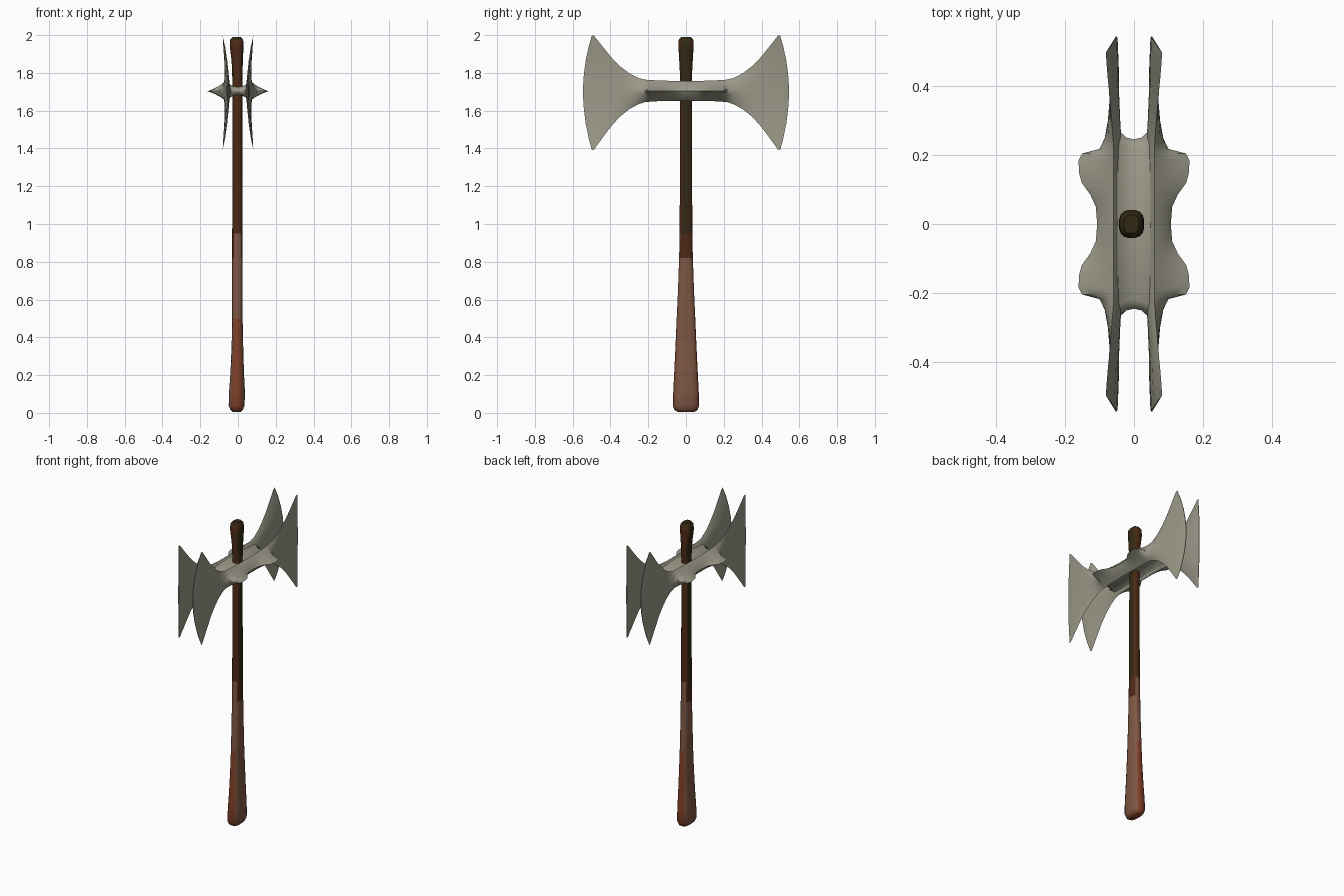
import bpy, math

if "Cube" in bpy.data.objects:
    bpy.data.objects.remove(bpy.data.objects["Cube"])

def mat(name, c):
    m = bpy.data.materials.new(name)
    m.diffuse_color = (*c, 1)
    m.use_nodes = True
    m.node_tree.nodes["Principled BSDF"].inputs["Base Color"].default_value = m.diffuse_color
    return m

STEEL = mat("worn steel", (0.33, 0.32, 0.25))
OLIVE = mat("dark olive wood", (0.032, 0.021, 0.007))
DARK = mat("dark brown wood", (0.075, 0.022, 0.008))
TAN = mat("faded brown grip", (0.21, 0.095, 0.058))
RED = mat("red brown grip", (0.22, 0.050, 0.020))

def loft(name, rings, mats, caps=True):
    """Skin a list of closed rings of equal length."""
    n = len(rings[0])
    verts = [p for r in rings for p in r]
    faces = [(a * n + i, a * n + (i + 1) % n, (a + 1) * n + (i + 1) % n, (a + 1) * n + i)
             for a in range(len(rings) - 1) for i in range(n)]
    if caps:
        # rings are symmetric strips: close each end with facing pairs
        for s in (0, (len(rings) - 1) * n):
            h = n // 2
            faces.append((s, s + 1, s + n - 1))
            faces += [(s + i, s + i + 1, s + n - i - 1, s + n - i) for i in range(1, h - 1)]
            faces.append((s + h - 1, s + h, s + h + 1))
    me = bpy.data.meshes.new(name)
    me.from_pydata(verts, [], faces)
    ob = bpy.data.objects.new(name, me)
    bpy.context.collection.objects.link(ob)
    for m in mats:
        me.materials.append(m)
    bpy.ops.object.select_all(action='DESELECT')
    ob.select_set(True)
    bpy.context.view_layer.objects.active = ob
    bpy.ops.object.mode_set(mode='EDIT')
    bpy.ops.mesh.select_all(action='SELECT')
    bpy.ops.mesh.normals_make_consistent(inside=False)
    bpy.ops.object.mode_set(mode='OBJECT')
    bpy.ops.object.shade_smooth_by_angle(angle=math.radians(40))
    return ob

# Handle: z, x centre, x half width, y half width
prof = [(0.005, -.006, .022, .045), (0.015, -.007, .033, .062), (0.04, -.007, .043, .071),
        (0.12, -.005, .042, .068), (0.22, -.004, .036, .063), (0.36, -.003, .031, .056),
        (0.5, -.003, .028, .050), (0.65, -.003, .028, .043), (0.82, -.003, .028, .037),
        (0.95, -.003, .028, .034), (1.3, -.003, .026, .033), (1.62, -.003, .026, .031),
        (1.76, -.003, .027, .031), (1.86, -.004, .030, .036), (1.94, -.007, .037, .041),
        (1.975, -.007, .035, .039), (1.99, -.007, .022, .027)]

def spow(v, p):
    return math.copysign(abs(v) ** p, v)

rings = []
for z, cx, rx, ry in prof:
    ring = []
    for i in range(16):
        a = math.tau * (i + .5) / 16
        ring.append((cx + rx * spow(math.cos(a), .75), ry * spow(math.sin(a), .75), z))
    rings.append(ring)
handle = loft("handle", rings, [OLIVE, DARK, TAN, RED])
for f in handle.data.polygons:
    z = f.center.z
    broad = abs(f.normal.x) > .75          # wide faces towards +-x
    if z > 1.97:
        f.material_index = 0
    elif z > 0.95:
        f.material_index = 0 if broad and (z > 1.8 or abs(f.center.y) < .02) else 1
    elif broad:
        f.material_index = 1 if z > 0.8 else 2
    else:
        f.material_index = 2 if z > 0.5 else 3

# Twin blade: y, z top, z bottom, mid x, tip x, half thickness, flange, edge bulge
half = [(0.0, 1.757, 1.65, .068, .058, .028, .010, 0), (.05, 1.757, 1.65, .068, .058, .028, .014, 0),
        (.085, 1.758, 1.65, .068, .058, .028, .030, 0), (.12, 1.759, 1.65, .068, .058, .028, .055, 0),
        (.15, 1.76, 1.65, .068, .058, .028, .063, 0), (.185, 1.762, 1.648, .067, .058, .028, .065, 0),
        (.205, 1.763, 1.646, .066, .058, .028, .056, 0), (.218, 1.765, 1.645, .065, .058, .026, .008, 0),
        (.25, 1.772, 1.635, .060, .060, .022, .002, 0), (.30, 1.798, 1.608, .058, .064, .017, 0, 0),
        (.345, 1.832, 1.572, .057, .068, .014, 0, .003), (.39, 1.876, 1.525, .056, .072, .011, 0, .008),
        (.43, 1.925, 1.472, .054, .076, .009, 0, .018), (.47, 1.975, 1.418, .053, .079, .006, 0, .030),
        (.485, 1.994, 1.396, .052, .080, .004, 0, .042), (.498, 2.0, 1.39, .051, .081, .001, 0, .047)]
stations = [(-s[0], *s[1:]) for s in half[:0:-1]] + half
V = [1, .8, .55, .3, .12, 0, -.12, -.3, -.55, -.8, -1]
rings = []
for y, zt, zb, xm, xt, t, fl, bulge in stations:
    outer, inner = [], []
    for v in V:
        z = 1.703 + (v * (zt - 1.703) if v > 0 else v * (1.703 - zb))
        yy = y + math.copysign(bulge * (1 - v * v), y)
        x = xm + (xt - xm) * v * v
        th = t * (1 - v * v) + .001
        outer.append((x + th + fl * (1 - abs(v)) ** 2.5, yy, z))
        inner.append((x - th, yy, z))
    rings.append(outer + inner[-2:0:-1])
blade = loft("twin_blades", rings, [STEEL])
mir = blade.modifiers.new("mirror", 'MIRROR')
mir.use_clip = False

# Bridge joining the two blade bars around the handle
rings = []
for y, flare, k in ((-.246, -.045, .35), (-.22, -.03, 1), (0, 0, 1), (.22, .03, 1), (.246, .045, .35)):
    top, bot = [], []
    for x, h in ((-.065, .046), (-.045, .036), (-.022, .024), (0, .022),
                 (.022, .024), (.045, .036), (.065, .046)):
        yy = y + flare * (abs(x) / .065) ** 2
        top.append((x, yy, 1.704 + h * k))
        bot.append((x, yy, 1.704 - h * k))
    rings.append(top + bot[::-1])
me_n = len(rings[0])
# rotate so that ring pairs line up for the end caps
bridge = loft("bridge", rings, [STEEL], caps=False)
import bmesh
bm = bmesh.new()
bm.from_mesh(bridge.data)
bmesh.ops.holes_fill(bm, edges=[e for e in bm.edges if e.is_boundary])
bmesh.ops.recalc_face_normals(bm, faces=bm.faces)
bm.to_mesh(bridge.data)
bm.free()
